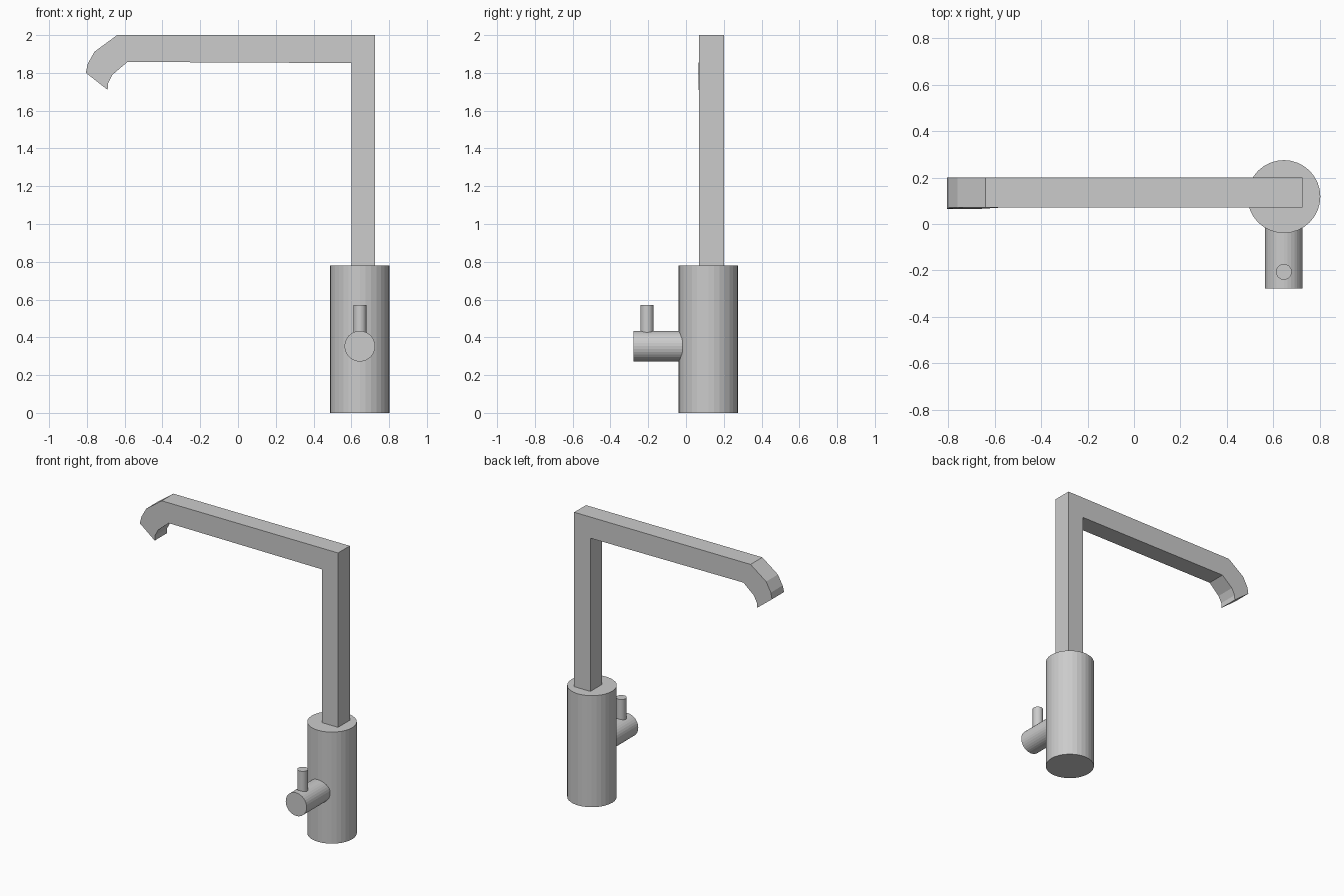
import bpy, bmesh
from math import pi

cube = bpy.data.objects.get("Cube")
if cube:
    bpy.data.objects.remove(cube, do_unlink=True)

# One brushed grey metal for every part
metal = bpy.data.materials.new("grey_metal")
metal.use_nodes = True
colour = (0.6, 0.6, 0.6, 1)
metal.diffuse_color = colour
metal.node_tree.nodes["Principled BSDF"].inputs["Base Color"].default_value = colour

AXIS_X, AXIS_Y = 0.645, 0.118


def cylinder(name, radius, length, centre, rotation=(0, 0, 0), sides=32):
    bpy.ops.mesh.primitive_cylinder_add(vertices=sides, radius=radius, depth=length,
                                        location=centre, rotation=rotation)
    obj = bpy.context.object
    obj.name = name
    obj.data.materials.append(metal)
    return obj


def extruded_profile(name, outline, front, back):
    """Extrude an (x, z) outline from y = front to y = back."""
    bm = bmesh.new()
    face = bm.faces.new([bm.verts.new((x, front, z)) for x, z in outline])
    extruded = bmesh.ops.extrude_face_region(bm, geom=[face])["geom"]
    moved = [v for v in extruded if isinstance(v, bmesh.types.BMVert)]
    bmesh.ops.translate(bm, verts=moved, vec=(0, back - front, 0))
    # The front edge of the nozzle flares out very slightly
    for v in bm.verts:
        if v.co.y < (front + back) / 2 and v.co.x < -0.6 and v.co.z < 1.82:
            v.co.y -= 0.005
    bmesh.ops.recalc_face_normals(bm, faces=bm.faces)
    mesh = bpy.data.meshes.new(name)
    bm.to_mesh(mesh)
    bm.free()
    mesh.materials.append(metal)
    obj = bpy.data.objects.new(name, mesh)
    bpy.context.collection.objects.link(obj)
    return obj


# Round body and the control knob on its front
cylinder("base_body", 0.157, 0.78, (AXIS_X, AXIS_Y, 0.39))
cylinder("control_knob", 0.081, 0.26, (AXIS_X, -0.148, 0.353), (pi / 2, 0, 0))
cylinder("control_lever", 0.034, 0.2, (AXIS_X, -0.206, 0.472))

# Square riser, long arm and down-turned nozzle in one profile
outer = [(0.725, 0.77), (0.725, 2), (-0.64, 2), (-0.76, 1.912), (-0.797, 1.845), (-0.805, 1.8)]
inner = [(-0.69, 1.71), (-0.688, 1.745), (-0.665, 1.79), (-0.585, 1.858), (0.6, 1.852), (0.6, 0.77)]
extruded_profile("riser_and_spout", outer + inner, 0.07, 0.2)
